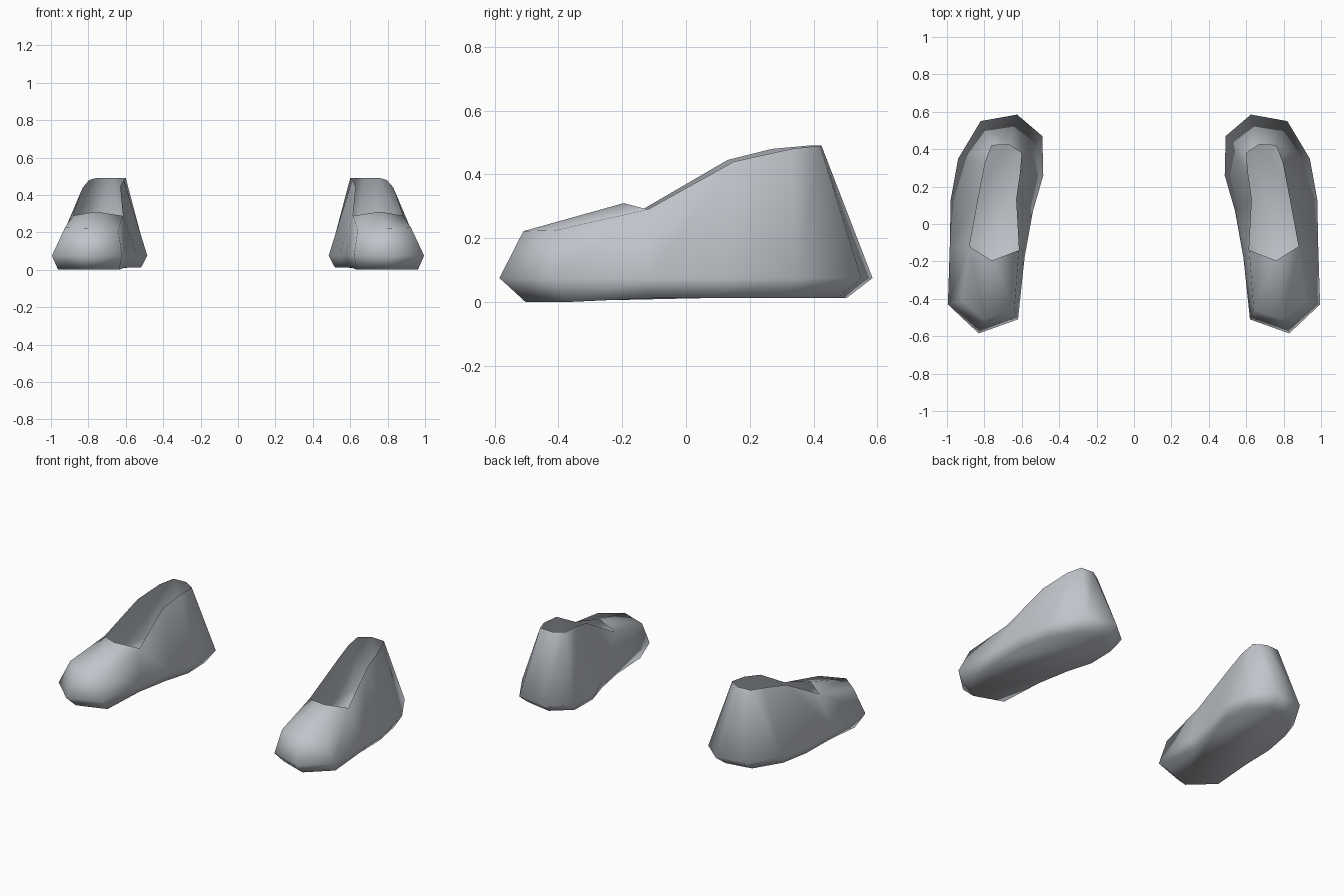
import bpy, bmesh

if "Cube" in bpy.data.objects:
    bpy.data.objects.remove(bpy.data.objects["Cube"])

grey = bpy.data.materials.new("cool grey")
grey.diffuse_color = (0.53, 0.56, 0.60, 1)
grey.use_nodes = True
grey.node_tree.nodes["Principled BSDF"].inputs["Base Color"].default_value = grey.diffuse_color

# Widest outline of the shoe, from the toe tip round the outer side and heel
welt = [(0.83, -0.585), (0.995, -0.43), (0.985, -0.12), (0.98, 0.13),
        (0.94, 0.35), (0.82, 0.55), (0.625, 0.585), (0.49, 0.47),
        (0.485, 0.26), (0.54, 0.07), (0.585, -0.18), (0.62, -0.51)]

# Edge of the foot opening, starting at the middle of the vamp
collar = [(0.76, -0.195, 0.31), (0.88, -0.12, 0.29), (0.83, 0.15, 0.44),
          (0.795, 0.33, 0.48), (0.76, 0.42, 0.49), (0.67, 0.425, 0.49),
          (0.60, 0.38, 0.49), (0.61, 0.27, 0.48), (0.63, 0.13, 0.445),
          (0.615, -0.14, 0.288)]

# Upper rim of the toe box: tip, outer corner, inner corner
toe_rim = [(0.80, -0.51, 0.222), (0.925, -0.41, 0.225), (0.64, -0.46, 0.215)]


def make_shoe(name, side):
    bm = bmesh.new()

    def vert(x, y, z):
        return bm.verts.new((x * side, y, z))

    n = len(welt)
    low = [vert(0.74 + (x - 0.74) * 0.87, y * 0.86, 0.0 if y < -0.4 else 0.012)
           for x, y in welt]
    mid = [vert(x, y, 0.075) for x, y in welt]
    rim = [vert(*p) for p in collar]
    tip, outer, inner = [vert(*p) for p in toe_rim]
    top = [tip, outer] + rim[1:] + [inner]

    # Sole, sole edge and side walls
    bm.faces.new(low[::-1])
    for i in range(n):
        j = (i + 1) % n
        bm.faces.new((low[i], low[j], mid[j], mid[i]))
        bm.faces.new((mid[i], mid[j], top[j], top[i]))
    # Vamp over the toes
    bm.faces.new((tip, outer, rim[1], rim[0]))
    bm.faces.new((inner, tip, rim[0], rim[-1]))

    bmesh.ops.recalc_face_normals(bm, faces=bm.faces)
    for f in bm.faces:
        f.smooth = True
    me = bpy.data.meshes.new(name)
    bm.to_mesh(me)
    bm.free()
    me.materials.append(grey)
    ob = bpy.data.objects.new(name, me)
    bpy.context.collection.objects.link(ob)


make_shoe("right_shoe", 1)
make_shoe("left_shoe", -1)
